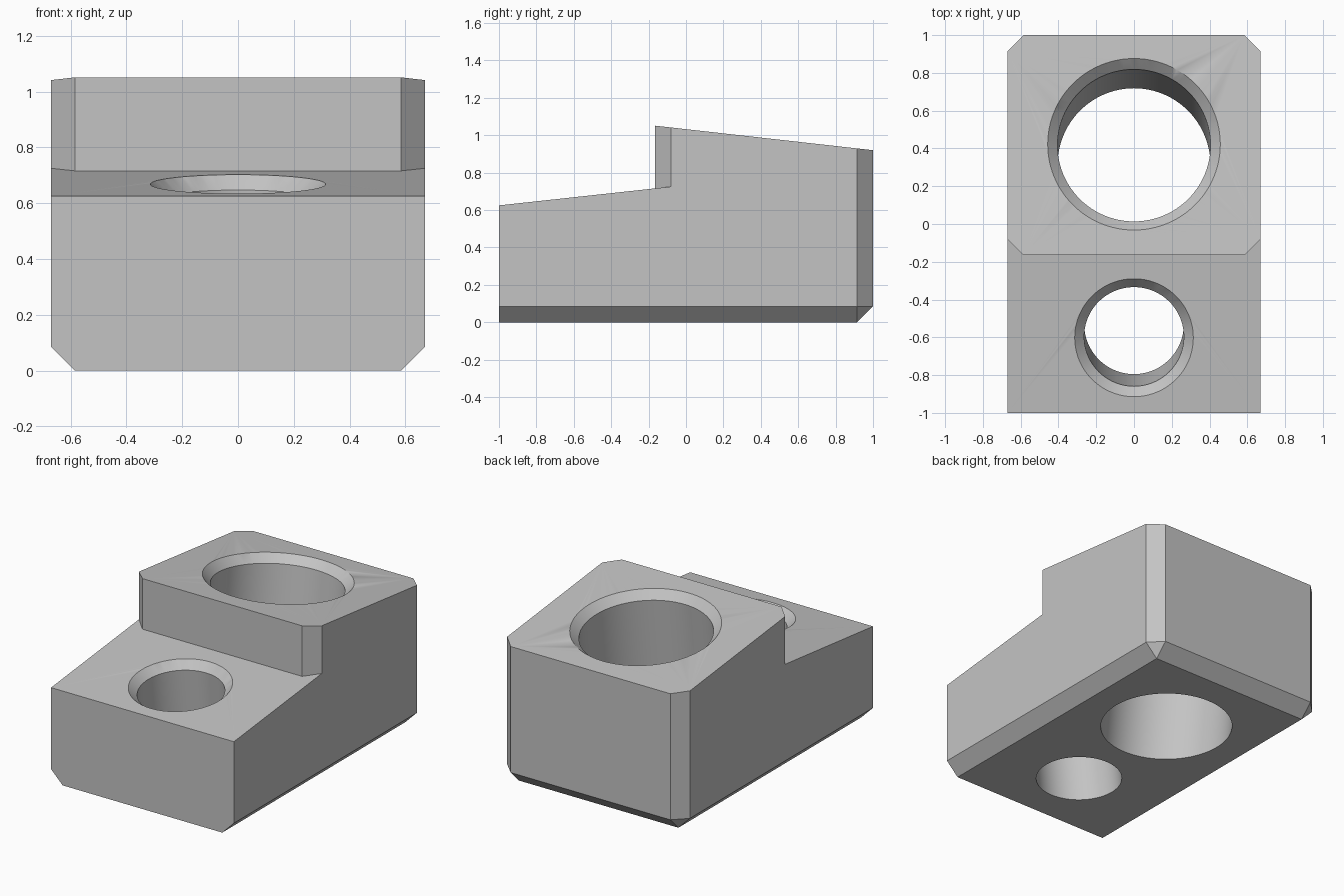
import bpy, bmesh, math
from mathutils import Vector, Matrix

cube = bpy.data.objects.get("Cube")
if cube:
    bpy.data.objects.remove(cube, do_unlink=True)

W, C = 0.67, 0.085          # half width, chamfer size
STEP_Y = -0.165             # front of the raised rear part
REAR_SLOPE, FRONT_SLOPE = -0.1125, 0.109


def rear_z(y):
    return 0.92 + REAR_SLOPE * (y - 1)


def front_z(y):
    return 0.625 + FRONT_SLOPE * (y + 1)


grey = bpy.data.materials.new("light grey")
grey.use_nodes = True
grey.diffuse_color = (0.55, 0.55, 0.55, 1)
grey.node_tree.nodes["Principled BSDF"].inputs["Base Color"].default_value = (0.55, 0.55, 0.55, 1)


def to_object(bm, name):
    bmesh.ops.recalc_face_normals(bm, faces=bm.faces)
    mesh = bpy.data.meshes.new(name)
    bm.to_mesh(mesh)
    bm.free()
    mesh.materials.append(grey)
    obj = bpy.data.objects.new(name, mesh)
    bpy.context.collection.objects.link(obj)
    return obj


def slice_off(bm, point, normal):
    """Cut away everything on the normal's side and cap the cut."""
    geom = bm.verts[:] + bm.edges[:] + bm.faces[:]
    cut = bmesh.ops.bisect_plane(bm, geom=geom, plane_co=point, plane_no=normal, clear_outer=True)
    edges = [e for e in cut["geom_cut"] if isinstance(e, bmesh.types.BMEdge)]
    bmesh.ops.edgeloop_fill(bm, edges=edges)


# Block with a sloping top, chamfered rear and lower edges
bm = bmesh.new()
bmesh.ops.create_cube(bm, size=2, matrix=Matrix.Translation((0, 0, 1)) @ Matrix.Diagonal((W, 1, 1, 1)))
for v in bm.verts:
    if v.co.z > 1:
        v.co.z = rear_z(v.co.y)
slice_off(bm, (0, 1 - C, 0), (0, 1, -1))
for s in (-1, 1):
    slice_off(bm, (s * (W - C), 0, 0), (s, 0, -1))
    slice_off(bm, (s * W, 1 - C, 0), (s, 1, 0))
    slice_off(bm, (s * (W - C), 1 - C, 0), (s, 1, -1))
block = to_object(bm, "stepped_block")

# Cutter for the front step, following the chamfered corners
flare = 0.3
outline = [(-W - flare, -1.5), (W + flare, -1.5), (W + flare, STEP_Y + C + flare),
           (W - C, STEP_Y), (C - W, STEP_Y), (-W - flare, STEP_Y + C + flare)]
bm = bmesh.new()
low = [bm.verts.new((x, y, front_z(y))) for x, y in outline]
high = [bm.verts.new((x, y, 2)) for x, y in outline]
bm.faces.new(low)
bm.faces.new(high)
for i in range(len(low)):
    j = (i + 1) % len(low)
    bm.faces.new((low[i], low[j], high[j], high[i]))
cutters = [to_object(bm, "step_cutter")]


# Countersunk bores square to the sloping faces
def bore_cutter(name, y, z, slope, radius, rim):
    depth = rim - radius
    profile = [(radius, -1.6), (radius, -depth), (rim, 0), (rim + depth, depth)]
    tilt = Vector((0, -slope, 1)).to_track_quat('Z', 'Y').to_matrix().to_4x4()
    bm = bmesh.new()
    n = 96
    rings = [[bm.verts.new((r * math.cos(math.tau * k / n), r * math.sin(math.tau * k / n), h))
              for k in range(n)] for r, h in profile]
    for a, b in zip(rings, rings[1:]):
        for k in range(n):
            m = (k + 1) % n
            bm.faces.new((a[k], a[m], b[m], b[k]))
    bm.faces.new(rings[0])
    bm.faces.new(rings[-1])
    bm.transform(Matrix.Translation((0, y, z)) @ tilt)
    return to_object(bm, name)


cutters.append(bore_cutter("rear_bore_cutter", 0.422, rear_z(0.422), REAR_SLOPE, 0.405, 0.457))
cutters.append(bore_cutter("front_bore_cutter", -0.602, front_z(-0.602), FRONT_SLOPE, 0.264, 0.314))

# Apply the cuts and remove the helpers
bpy.ops.object.select_all(action='DESELECT')
block.select_set(True)
bpy.context.view_layer.objects.active = block
for c in cutters:
    c.hide_render = True
    mod = block.modifiers.new(c.name, 'BOOLEAN')
    mod.operation = 'DIFFERENCE'
    mod.solver = 'EXACT'
    mod.object = c
    bpy.ops.object.modifier_apply(modifier=mod.name)
for c in cutters:
    bpy.data.objects.remove(c, do_unlink=True)
bpy.ops.object.shade_smooth_by_angle(angle=math.radians(25))
